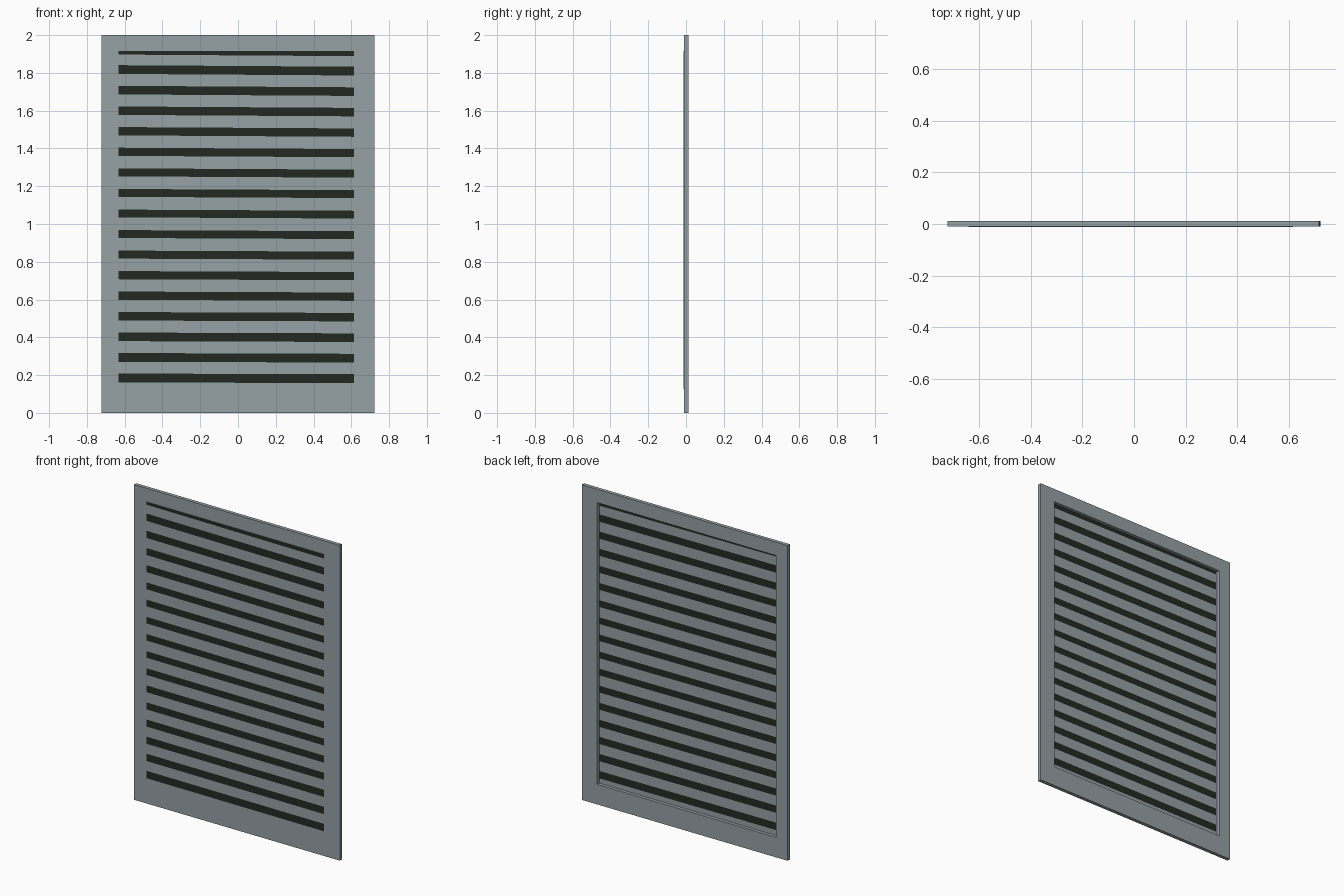
import bpy, bmesh
from mathutils import Vector

if "Cube" in bpy.data.objects:
    bpy.data.objects.remove(bpy.data.objects["Cube"])


def material(name, rgb):
    m = bpy.data.materials.new(name)
    m.diffuse_color = (*rgb, 1)
    m.use_nodes = True
    m.node_tree.nodes["Principled BSDF"].inputs["Base Color"].default_value = m.diffuse_color
    return m


GREY = material("blue_grey_paint", (0.305, 0.356, 0.376))
DARK = material("dark_green_black", (0.016, 0.023, 0.015))

# opening of the frame, slightly off centre
X0, X1, Z0, Z1 = -0.64, 0.615, 0.127, 1.915
HALF_W, TOP = 0.722, 2.0
FRONT, BACK = -0.0103, 0.0125
PANEL_FRONT, PANEL_BACK = -0.0125, -0.0085


def cut(bm, point, normal):
    bmesh.ops.bisect_plane(bm, geom=bm.verts[:] + bm.edges[:] + bm.faces[:],
                           plane_co=Vector(point), plane_no=Vector(normal), dist=1e-6)


def finish(bm, name):
    bmesh.ops.recalc_face_normals(bm, faces=bm.faces[:])
    me = bpy.data.meshes.new(name)
    bm.to_mesh(me)
    bm.free()
    me.materials.append(GREY)
    me.materials.append(DARK)
    ob = bpy.data.objects.new(name, me)
    bpy.context.collection.objects.link(ob)
    return ob


def rectangle(bm, x0, x1, z0, z1, y):
    return [bm.verts.new((x, y, z)) for x, z in ((x0, z0), (x1, z0), (x1, z1), (x0, z1))]


# frame: flat rectangular ring
bm = bmesh.new()
loops = [rectangle(bm, -HALF_W, HALF_W, 0, TOP, FRONT),
         rectangle(bm, X0, X1, Z0, Z1, FRONT),
         rectangle(bm, X0, X1, Z0, Z1, BACK),
         rectangle(bm, -HALF_W, HALF_W, 0, TOP, BACK)]
for k in range(4):
    a, b = loops[k], loops[(k + 1) % 4]
    for i in range(4):
        j = (i + 1) % 4
        bm.faces.new((a[i], a[j], b[j], b[i]))
# small dark fleck at the right end of the top edge
cut(bm, (0.715, 0, 0), (1, 0, 0))
for f in bm.faces:
    c = f.calc_center_median()
    if c.z > TOP - 1e-4 and c.x > 0.715:
        f.material_index = 1
finish(bm, "frame")

# slatted panel: thin sheet that stands a little proud of the frame front
bm = bmesh.new()
bmesh.ops.create_cube(bm, size=1)
for v in bm.verts:
    v.co = Vector((X1 if v.co.x > 0 else X0,
                   PANEL_BACK if v.co.y > 0 else PANEL_FRONT,
                   Z1 if v.co.z > 0 else Z0))

# dark stripes: the upper ones slope down a touch to the right
PITCH, FIRST, COUNT = 0.1087, 0.183, 17
LEFT_END, RIGHT_END = -0.632, 0.613
stripes = []
for i in range(COUNT):
    z = FIRST + i * PITCH - (0.006 if i == COUNT - 1 else 0)
    half = 0.0205 + 0.003 * abs(i - 8) / 8
    slope = -0.003 - 0.004 * i / COUNT
    stripes.append((z, half, slope))
    for s in (-half, half):
        cut(bm, (0, 0, z + s), (-slope, 0, 1))
cut(bm, (LEFT_END, 0, 0), (1, 0, 0))
cut(bm, (RIGHT_END, 0, 0), (1, 0, 0))
bm.normal_update()
for f in bm.faces:
    c = f.calc_center_median()
    if abs(f.normal.y) > 0.9 and LEFT_END < c.x < RIGHT_END:
        if any(abs(c.z - z - slope * c.x) < half for z, half, slope in stripes):
            f.material_index = 1
finish(bm, "slatted_panel")
